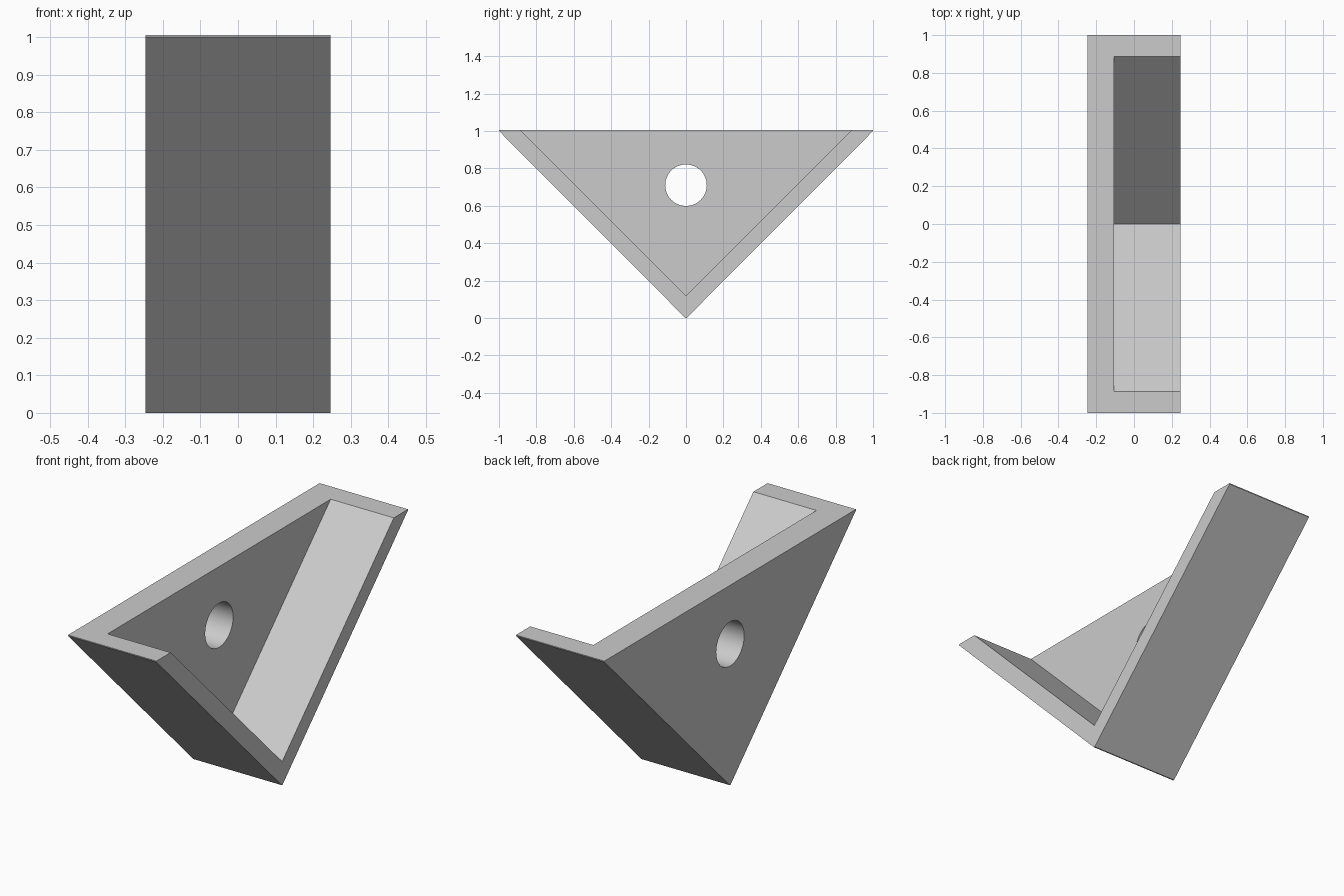
import bpy
import bmesh
import math

if "Cube" in bpy.data.objects:
    bpy.data.objects.remove(bpy.data.objects["Cube"], do_unlink=True)

# Single grey finish
grey = bpy.data.materials.new("light_grey")
grey.use_nodes = True
grey.diffuse_color = (0.6, 0.6, 0.6, 1)
grey.node_tree.nodes["Principled BSDF"].inputs["Base Color"].default_value = (0.6, 0.6, 0.6, 1)


def prism(name, profile, x0, x1):
    """Extrude a (y, z) profile along x."""
    bm = bmesh.new()
    face = bm.faces.new([bm.verts.new((x0, y, z)) for y, z in profile])
    new = bmesh.ops.extrude_face_region(bm, geom=[face])["geom"]
    verts = [v for v in new if isinstance(v, bmesh.types.BMVert)]
    bmesh.ops.translate(bm, vec=(x1 - x0, 0, 0), verts=verts)
    bmesh.ops.recalc_face_normals(bm, faces=bm.faces)
    mesh = bpy.data.meshes.new(name)
    bm.to_mesh(mesh)
    bm.free()
    mesh.materials.append(grey)
    obj = bpy.data.objects.new(name, mesh)
    bpy.context.collection.objects.link(obj)
    return obj


HALF, TOP, TIP = 0.246, 1.005, 0.003
BACK = -0.105

# Triangular body with tiny blunt corners
bracket = prism("corner_bracket", [(-1, TOP), (-1, 1), (-TIP, 0), (TIP, 0), (1, 1), (1, TOP)], -HALF, HALF)

# Pocket leaves a back wall and two sloping flanges
pocket = prism("pocket_cutter", [(0, 0.118), (1.0, 1.118), (-1.0, 1.118)], BACK, HALF + 0.1)

# Round hole through the back wall
ring = [2 * math.pi * i / 64 for i in range(64)]
hole = prism("hole_cutter", [(0.111 * math.cos(a), 0.71 + 0.111 * math.sin(a)) for a in ring], -0.4, 0)

for cutter in (pocket, hole):
    cutter.hide_render = True
    mod = bracket.modifiers.new(cutter.name, "BOOLEAN")
    mod.operation = "DIFFERENCE"
    mod.solver = "EXACT"
    mod.object = cutter
    bpy.ops.object.select_all(action="DESELECT")
    bpy.context.view_layer.objects.active = bracket
    bracket.select_set(True)
    bpy.ops.object.modifier_apply(modifier=mod.name)
    bpy.data.objects.remove(cutter, do_unlink=True)

bpy.ops.object.shade_smooth_by_angle(angle=math.radians(30))
